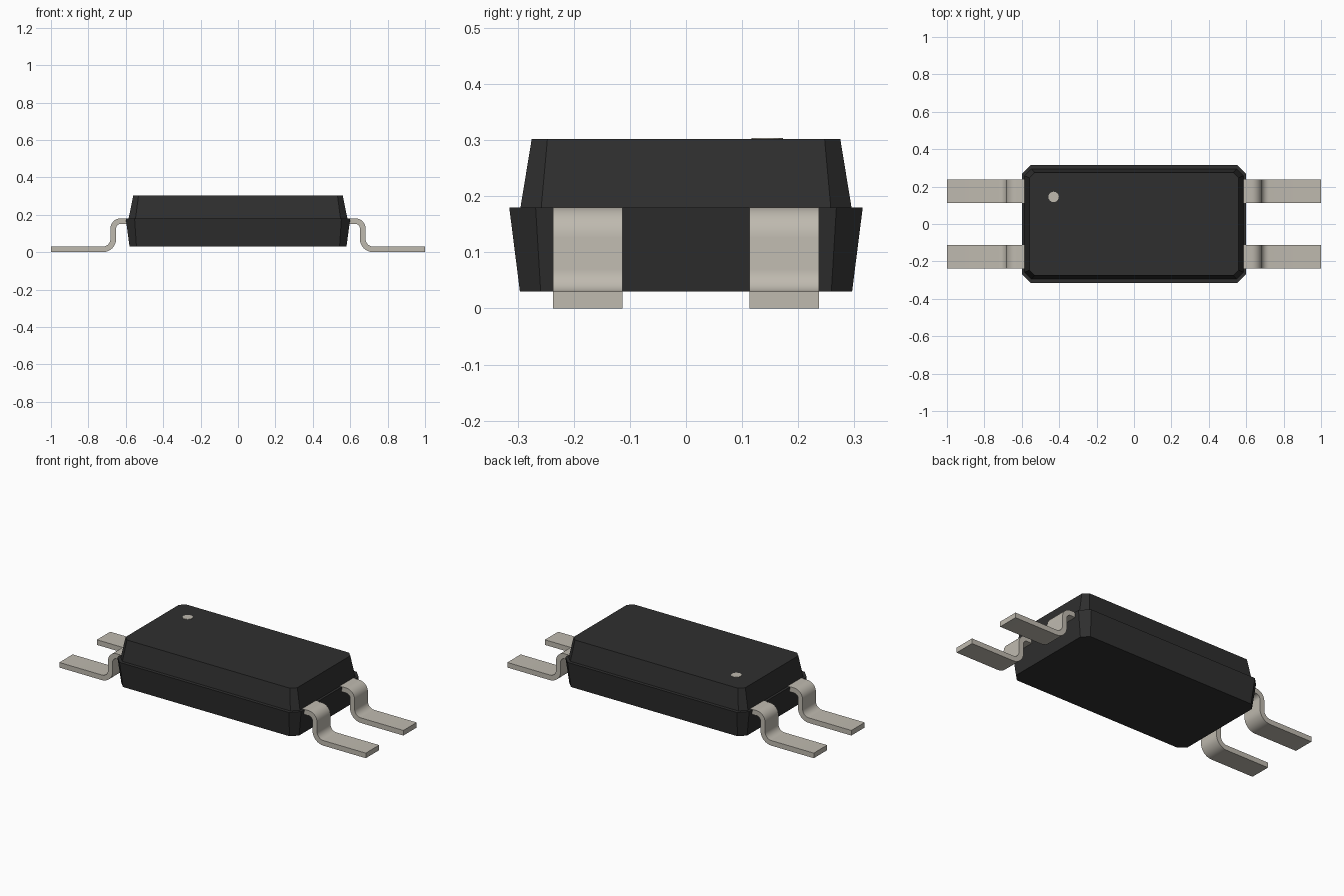
import bpy, bmesh, math

cube = bpy.data.objects.get("Cube")
if cube:
    bpy.data.objects.remove(cube, do_unlink=True)


def make_material(name, rgb):
    mat = bpy.data.materials.new(name)
    mat.use_nodes = True
    mat.diffuse_color = (*rgb, 1)
    mat.node_tree.nodes["Principled BSDF"].inputs["Base Color"].default_value = (*rgb, 1)
    return mat


black = make_material("black plastic", (0.028, 0.028, 0.028))
metal = make_material("tinned metal", (0.52, 0.49, 0.43))


def finish(bm, name, mat):
    bmesh.ops.recalc_face_normals(bm, faces=bm.faces)
    mesh = bpy.data.meshes.new(name)
    bm.to_mesh(mesh)
    bm.free()
    mesh.materials.append(mat)
    obj = bpy.data.objects.new(name, mesh)
    bpy.context.collection.objects.link(obj)
    return obj


def loft(name, rings, mat):
    """Skin equal-length closed rings of points and cap both ends."""
    bm = bmesh.new()
    loops = [[bm.verts.new(p) for p in ring] for ring in rings]
    n = len(loops[0])
    for a, b in zip(loops, loops[1:]):
        for i in range(n):
            j = (i + 1) % n
            bm.faces.new((a[i], a[j], b[j], b[i]))
    bm.faces.new(loops[0])
    bm.faces.new(loops[-1])
    return finish(bm, name, mat)


def chamfered_ring(hx, hy, cut, z):
    """Rectangle outline with its four corners cut off."""
    return [(hx, -hy + cut, z), (hx, hy - cut, z), (hx - cut, hy, z), (-hx + cut, hy, z),
            (-hx, hy - cut, z), (-hx, -hy + cut, z), (-hx + cut, -hy, z), (hx - cut, -hy, z)]


# Moulded body: two tapered halves, the lower one leaving a small shoulder
loft("body_lower", [chamfered_ring(0.58, 0.296, 0.037, 0.03),
                    chamfered_ring(0.60, 0.315, 0.047, 0.18)], black)
loft("body_upper", [chamfered_ring(0.585, 0.295, 0.037, 0.18),
                    chamfered_ring(0.56, 0.275, 0.028, 0.302)], black)

# Pin one marker
bm = bmesh.new()
bmesh.ops.create_cone(bm, cap_ends=True, segments=16, radius1=0.028, radius2=0.028, depth=0.004)
bmesh.ops.translate(bm, verts=bm.verts, vec=(-0.43, 0.145, 0.302))
finish(bm, "pin_one_marker", metal)


def arc(cx, cz, r, start, end, steps=8):
    return [(cx + r * math.cos(math.radians(start + (end - start) * i / steps)),
             cz + r * math.sin(math.radians(start + (end - start) * i / steps)))
            for i in range(steps + 1)]


# Gull-wing lead profile: upper surface out to the tip, then the underside back
top = [(0.556, 0.181)] + arc(0.627, 0.126, 0.055, 90, 0) + arc(0.722, 0.07, 0.04, 180, 270) + [(1, 0.03)]
under = [(1, 0)] + arc(0.722, 0.07, 0.07, 270, 180) + arc(0.627, 0.126, 0.025, 0, 90) + [(0.556, 0.151)]

for side, sx in (("left", 1), ("right", -1)):
    for place, cy in (("front", -0.175), ("back", 0.175)):
        rings = [[(sx * x, cy + dy, z) for x, z in top + under] for dy in (-0.062, 0.062)]
        lead = loft(f"lead_{place}_{side}", rings, metal)
        bpy.ops.object.select_all(action='DESELECT')
        lead.select_set(True)
        bpy.context.view_layer.objects.active = lead
        bpy.ops.object.shade_smooth_by_angle(angle=math.radians(30))
